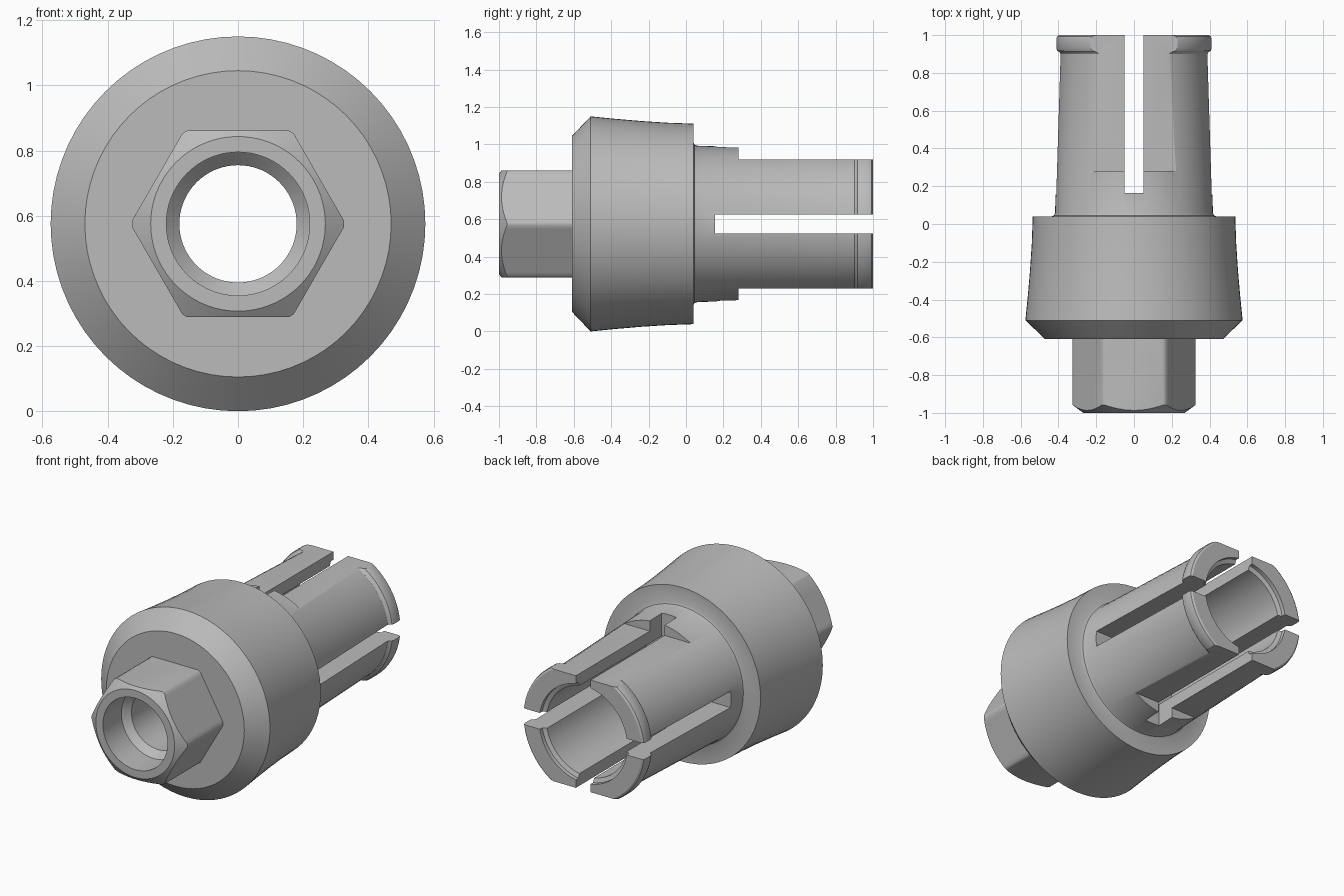
import bpy, bmesh, math
from mathutils import Matrix, Vector

if "Cube" in bpy.data.objects:
    bpy.data.objects.remove(bpy.data.objects["Cube"], do_unlink=True)

AXIS_Z = 0.575

grey = bpy.data.materials.new("plain_grey")
grey.use_nodes = True
grey.diffuse_color = (0.5, 0.5, 0.5, 1)
grey.node_tree.nodes["Principled BSDF"].inputs["Base Color"].default_value = (0.5, 0.5, 0.5, 1)


def finish(name, bm):
    bmesh.ops.recalc_face_normals(bm, faces=bm.faces)
    mesh = bpy.data.meshes.new(name)
    bm.to_mesh(mesh)
    bm.free()
    mesh.materials.append(grey)
    ob = bpy.data.objects.new(name, mesh)
    bpy.context.collection.objects.link(ob)
    return ob


def lathe(name, profile, steps=72):
    """Solid of revolution about the y axis from (y, radius) points."""
    bm = bmesh.new()
    points = [(profile[0][0], 0)] + profile + [(profile[-1][0], 0)]
    verts = [bm.verts.new((0, y, AXIS_Z + r)) for y, r in points]
    edges = [bm.edges.new(pair) for pair in zip(verts, verts[1:])]
    bmesh.ops.spin(bm, geom=verts + edges, cent=(0, 0, AXIS_Z), axis=(0, 1, 0),
                   angle=math.tau, steps=steps)
    bmesh.ops.remove_doubles(bm, verts=bm.verts, dist=0.0001)
    return finish(name, bm)


def box(name, low, high):
    bm = bmesh.new()
    low, high = Vector(low), Vector(high)
    size = high - low
    bmesh.ops.create_cube(bm, size=1, matrix=Matrix.Translation((low + high) / 2)
                          @ Matrix.Diagonal((*size, 1)))
    return finish(name, bm)


def combine(target, tool, operation):
    mod = target.modifiers.new(operation.lower(), "BOOLEAN")
    mod.operation, mod.object, mod.solver = operation, tool, "EXACT"
    bpy.context.view_layer.objects.active = target
    bpy.ops.object.modifier_apply(modifier=mod.name)
    bpy.data.objects.remove(tool, do_unlink=True)


# Flared collar, tapered sleeve and rounded end lip
adapter = lathe("collet_adapter", [
    (-0.61, 0.47), (-0.51, 0.575), (-0.38, 0.562), (-0.24, 0.55), (-0.1, 0.541),
    (0.04, 0.536), (0.04, 0.435), (0.046, 0.423), (0.06, 0.418), (0.9, 0.392),
    (0.91, 0.398), (0.917, 0.41), (0.93, 0.415), (0.98, 0.415), (0.993, 0.411),
    (1.0, 0.4)])

# Hexagonal drive end with a conical front chamfer
bm = bmesh.new()
bmesh.ops.create_cone(bm, cap_ends=True, segments=6, radius1=0.331, radius2=0.331, depth=0.5,
                      matrix=Matrix.Translation((0, -0.75, AXIS_Z))
                      @ Matrix.Rotation(math.pi / 2, 4, "X")
                      @ Matrix.Rotation(math.pi / 2, 4, "Z"))
# Put two corners on the x axis
for v in bm.verts:
    if abs(v.co.x) < 0.001:
        bmesh.ops.rotate(bm, verts=bm.verts, cent=(0, 0, AXIS_Z),
                         matrix=Matrix.Rotation(math.pi / 6, 3, "Y"))
        break
hexagon = finish("hex_drive", bm)
combine(hexagon, lathe("chamfer_envelope", [(-1.0, 0.268), (-0.958, 0.326),
                                            (-0.4, 0.326)]), "INTERSECT")
combine(adapter, hexagon, "UNION")

# Stepped through bore
combine(adapter, lathe("bore_cutter", [
    (-1.1, 0.22), (-0.82, 0.22), (-0.78, 0.18), (0.02, 0.18), (0.02, 0.275),
    (0.965, 0.275), (0.975, 0.3), (1.1, 0.3)]), "DIFFERENCE")

# Flats above and below the sleeve
for side in (-1, 1):
    z_a, z_b = sorted((AXIS_Z + side * 0.345, AXIS_Z + side * 0.6))
    combine(adapter, box("flat_cutter", (-0.6, 0.28, z_a), (0.6, 1.2, z_b)), "DIFFERENCE")

# Crossed slots that divide the sleeve into four fingers
combine(adapter, box("upright_slot", (-0.05, 0.165, AXIS_Z - 0.7),
                     (0.05, 1.2, AXIS_Z + 0.7)), "DIFFERENCE")
combine(adapter, box("level_slot", (-0.7, 0.155, AXIS_Z - 0.05),
                     (0.7, 1.2, AXIS_Z + 0.05)), "DIFFERENCE")

# Smooth round walls, sharp machined edges
bpy.ops.object.select_all(action="DESELECT")
adapter.select_set(True)
bpy.context.view_layer.objects.active = adapter
bpy.ops.object.shade_smooth_by_angle(angle=math.radians(30))
